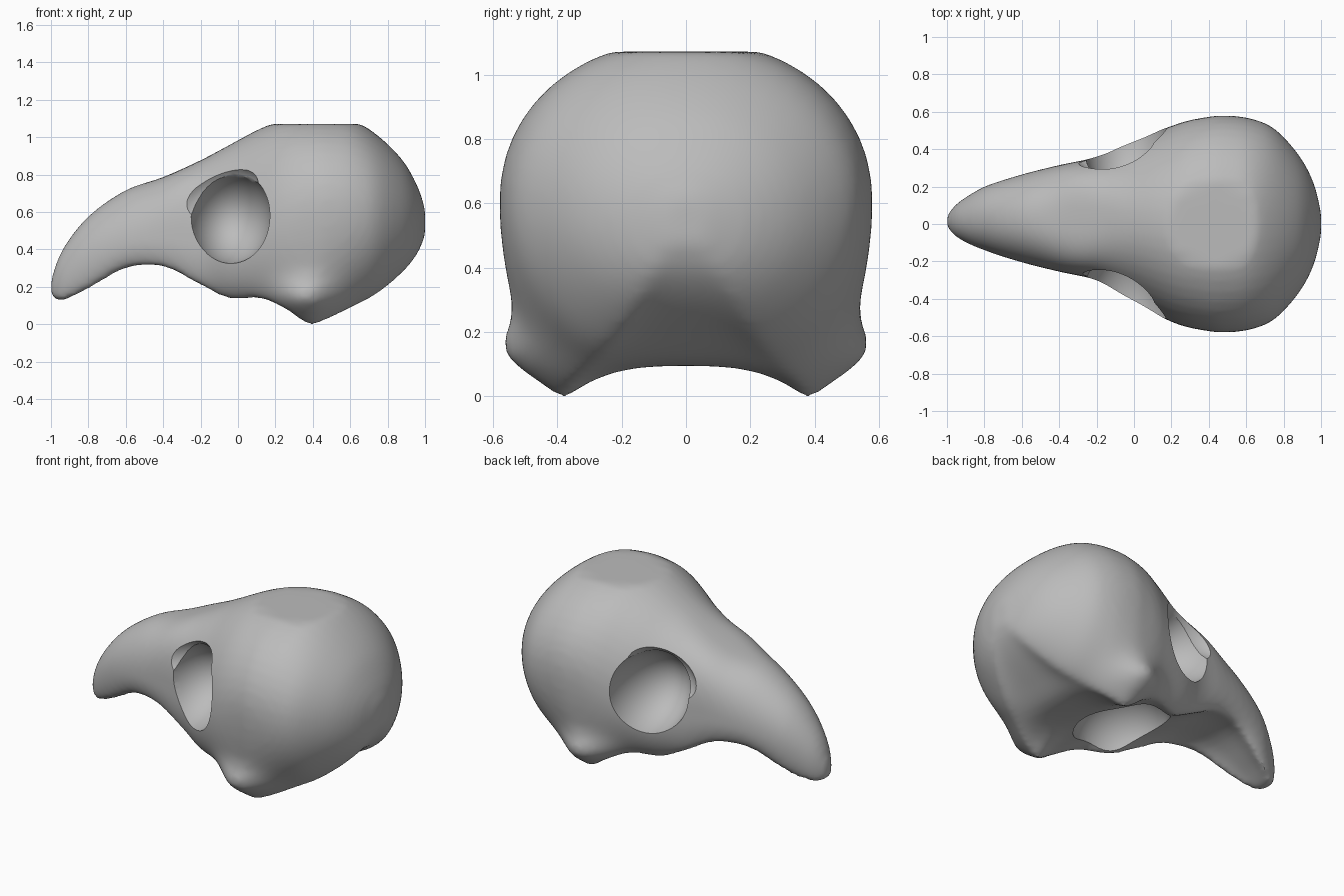
import bpy, bmesh, math
from mathutils import Matrix

if "Cube" in bpy.data.objects:
    bpy.data.objects.remove(bpy.data.objects["Cube"])

bone = bpy.data.materials.new("bone_grey")
bone.use_nodes = True
colour = (0.5, 0.5, 0.5, 1)
bone.diffuse_color = colour
bone.node_tree.nodes["Principled BSDF"].inputs["Base Color"].default_value = colour

# Skull sections: x, top z, widest z, half width, lower edge z, lower half width, underside z
STATIONS = [
    (-1.0, .24, .2, .03, .16, .02, .16),
    (-.94, .4, .25, .095, .13, .06, .13),
    (-.8, .58, .36, .17, .19, .12, .21),
    (-.6, .72, .43, .235, .3, .18, .32),
    (-.4, .79, .45, .285, .31, .24, .33),
    (-.2, .88, .42, .33, .21, .27, .25),
    (-.05, .96, .4, .41, .14, .28, .2),
    (.12, 1.05, .48, .49, .14, .35, .18),
    (.26, 1.1, .55, .545, .08, .38, .12),
    (.38, 1.11, .6, .57, .0, .37, .1),
    (.48, 1.11, .61, .58, .03, .35, .1),
    (.62, 1.09, .6, .565, .1, .29, .12),
    (.75, 1.01, .59, .51, .17, .23, .2),
    (.88, .88, .57, .37, .28, .16, .3),
    (.96, .74, .56, .22, .38, .1, .39),
    (1.0, .62, .55, .06, .48, .04, .48),
]
CROWN = 1.075


def bump(value, centre, width):
    return math.exp(-((value - centre) / width) ** 2)


def blend(a, b, c, d, t):
    """Smooth curve through b and c."""
    return b + t * ((c - a) + t * (2 * a - 5 * b + 4 * c - d + t * (3 * (b - c) + d - a))) / 2


def section(x, top, mid, w, low, wl, under):
    # Squarer roof at the brow, flare at the jaw joint, slight sideways lean of the beak
    power = .95 - .3 * bump(x, -.3, .2)
    lean = .03 * min(1, max(0, (.2 - x) / .4)) * min(1, (1.2 + x) / .4)
    half = [(0, min(CROWN, top))]
    for i in range(1, 13):
        a = math.pi / 2 * (1 - i / 12)
        z = mid + (top - mid) * math.sin(a) ** power
        half.append((w * math.cos(a) ** power, min(CROWN, z)))
    for i in range(1, 13):
        a = math.pi / 2 * i / 12
        y = wl + (w - wl) * max(0, math.cos(a)) ** 1.3
        z = mid - (mid - low) * math.sin(a)
        half.append((y + .085 * bump(x, .35, .15) * bump(z, .14, .09), z))
    rim = half[-1][0]
    for s in (.8, .6, .4, .2, 0):
        half.append((rim * s, under + (low - under) * s ** 3))
    ring = half + [(-y, z) for y, z in reversed(half[1:-1])]
    return [(x, y + lean, z) for y, z in ring]


def make_object(name, bm):
    bmesh.ops.recalc_face_normals(bm, faces=bm.faces)
    mesh = bpy.data.meshes.new(name)
    bm.to_mesh(mesh)
    bm.free()
    obj = bpy.data.objects.new(name, mesh)
    bpy.context.collection.objects.link(obj)
    return obj


def bake(obj):
    bpy.context.view_layer.update()
    deps = bpy.context.evaluated_depsgraph_get()
    mesh = bpy.data.meshes.new_from_object(obj.evaluated_get(deps))
    obj.modifiers.clear()
    obj.data = mesh


# Cranium, beak and jaw corners as one loft
bm = bmesh.new()
rings = []
last = len(STATIONS) - 1
STEPS = 5
for i in range(last):
    four = [STATIONS[max(0, min(last, i + k))] for k in (-1, 0, 1, 2)]
    for s in range(STEPS):
        rings.append(section(*[blend(*v, s / STEPS) for v in zip(*four)]))
rings.append(section(*STATIONS[-1]))
verts = [[bm.verts.new(p) for p in ring] for ring in rings]
n = len(verts[0])
for a, b in zip(verts, verts[1:]):
    for j in range(n):
        bm.faces.new((a[j], a[(j + 1) % n], b[(j + 1) % n], b[j]))
bm.faces.new(verts[0])
bm.faces.new(verts[-1])
skull = make_object("skull", bm)

# Even out the surface and soften its ridges
even = skull.modifiers.new("even", 'REMESH')
even.mode = 'VOXEL'
even.voxel_size = .018
soft = skull.modifiers.new("soften", 'SMOOTH')
soft.factor = .5
soft.iterations = 10
bake(skull)


# Eye sockets with brow notches, then the hollow under the braincase
def carve(name, centre, radii, turn=0):
    cutter_bm = bmesh.new()
    m = (Matrix.Translation(centre) @ Matrix.Rotation(turn, 4, 'Y')
         @ Matrix.Diagonal((*radii, 1)))
    bmesh.ops.create_uvsphere(cutter_bm, u_segments=40, v_segments=24, radius=1, matrix=m)
    cutter = make_object(name, cutter_bm)
    cutter.hide_render = True
    cut = skull.modifiers.new(name, 'BOOLEAN')
    cut.operation = 'DIFFERENCE'
    cut.solver = 'EXACT'
    cut.object = cutter
    bake(skull)
    bpy.data.objects.remove(cutter)


for side, label in ((-1, "right"), (1, "left")):
    carve(label + "_eye_socket", (-.05, side * .46 + .02, .58), (.225, .35, .255))
    carve(label + "_brow_notch", (-.13, side * .45 + .02, .7), (.25, .21, .17), -.4)
carve("underside_hollow", (.08, 0, .12), (.29, .28, .26))

# Finish: rest on the ground, one material, smooth with crisp socket rims
floor = min(v.co.z for v in skull.data.vertices)
for v in skull.data.vertices:
    v.co.z -= floor
skull.data.materials.clear()
skull.data.materials.append(bone)
for p in skull.data.polygons:
    p.material_index = 0
bpy.ops.object.select_all(action='DESELECT')
skull.select_set(True)
bpy.context.view_layer.objects.active = skull
bpy.ops.object.shade_smooth_by_angle(angle=math.radians(35))
